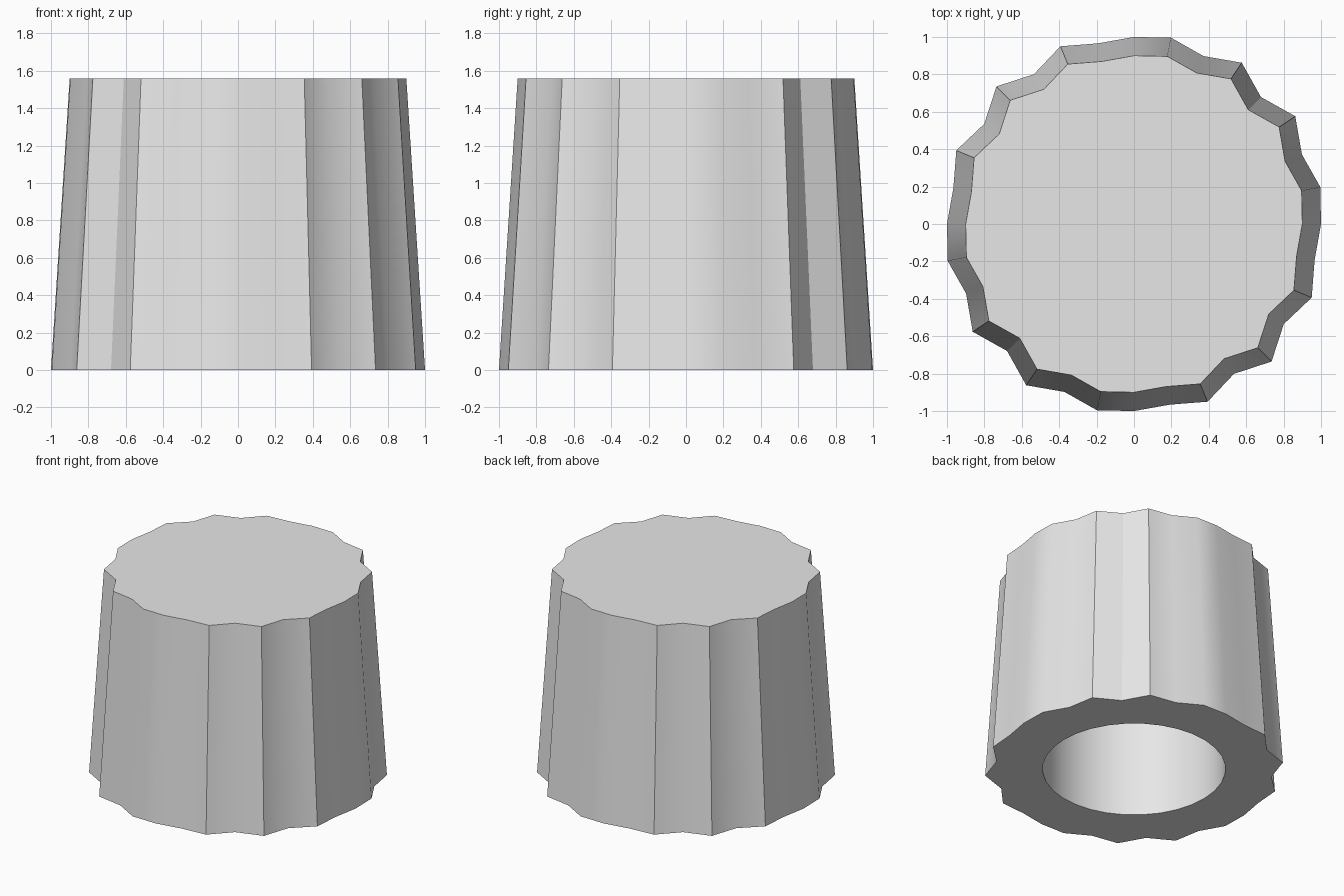
import bpy
import bmesh
from math import cos, sin, pi, radians

cube = bpy.data.objects.get("Cube")
if cube:
    bpy.data.objects.remove(cube, do_unlink=True)

SIDES = 32        # points around the outline
LOBES = 14        # grip ridges
HEIGHT = 1.56
TOP_SCALE = 0.9
HOLE_RADIUS = 0.637
HOLE_DEPTH = 1.2

# Plain grey material
grey = bpy.data.materials.new("light_grey")
grey.use_nodes = True
grey.diffuse_color = (0.8, 0.8, 0.8, 1)
grey.node_tree.nodes["Principled BSDF"].inputs["Base Color"].default_value = (0.8, 0.8, 0.8, 1)

bm = bmesh.new()


def ring(radius, z):
    """Ring of points whose radius is a function of the angle."""
    points = []
    for i in range(SIDES):
        a = 2 * pi * i / SIDES
        r = radius(a)
        points.append(bm.verts.new((r * cos(a), r * sin(a), z)))
    return points


def bridge(lower, upper):
    """Wall of quads between two rings."""
    for i in range(SIDES):
        j = (i + 1) % SIDES
        bm.faces.new((lower[i], lower[j], upper[j], upper[i]))


def fluted(a):
    return 1 + 0.04 * cos(LOBES * (a - radians(135)))


# Fluted, tapering outside with a flat top
base = ring(fluted, 0)
top = ring(lambda a: TOP_SCALE * fluted(a), HEIGHT)
bridge(base, top)
bm.faces.new(top)

# Round blind hole, open at the bottom
mouth = ring(lambda a: HOLE_RADIUS, 0)
bottom = ring(lambda a: HOLE_RADIUS, HOLE_DEPTH)
bridge(mouth, base)
bridge(bottom, mouth)
bm.faces.new(bottom)

bmesh.ops.recalc_face_normals(bm, faces=bm.faces)
mesh = bpy.data.meshes.new("fluted_knob")
bm.to_mesh(mesh)
bm.free()
mesh.materials.append(grey)

knob = bpy.data.objects.new("fluted_knob", mesh)
bpy.context.collection.objects.link(knob)

# Smooth the shallow flutes and keep the ridges sharp
bpy.ops.object.select_all(action="DESELECT")
knob.select_set(True)
bpy.context.view_layer.objects.active = knob
bpy.ops.object.shade_smooth_by_angle(angle=radians(30))
